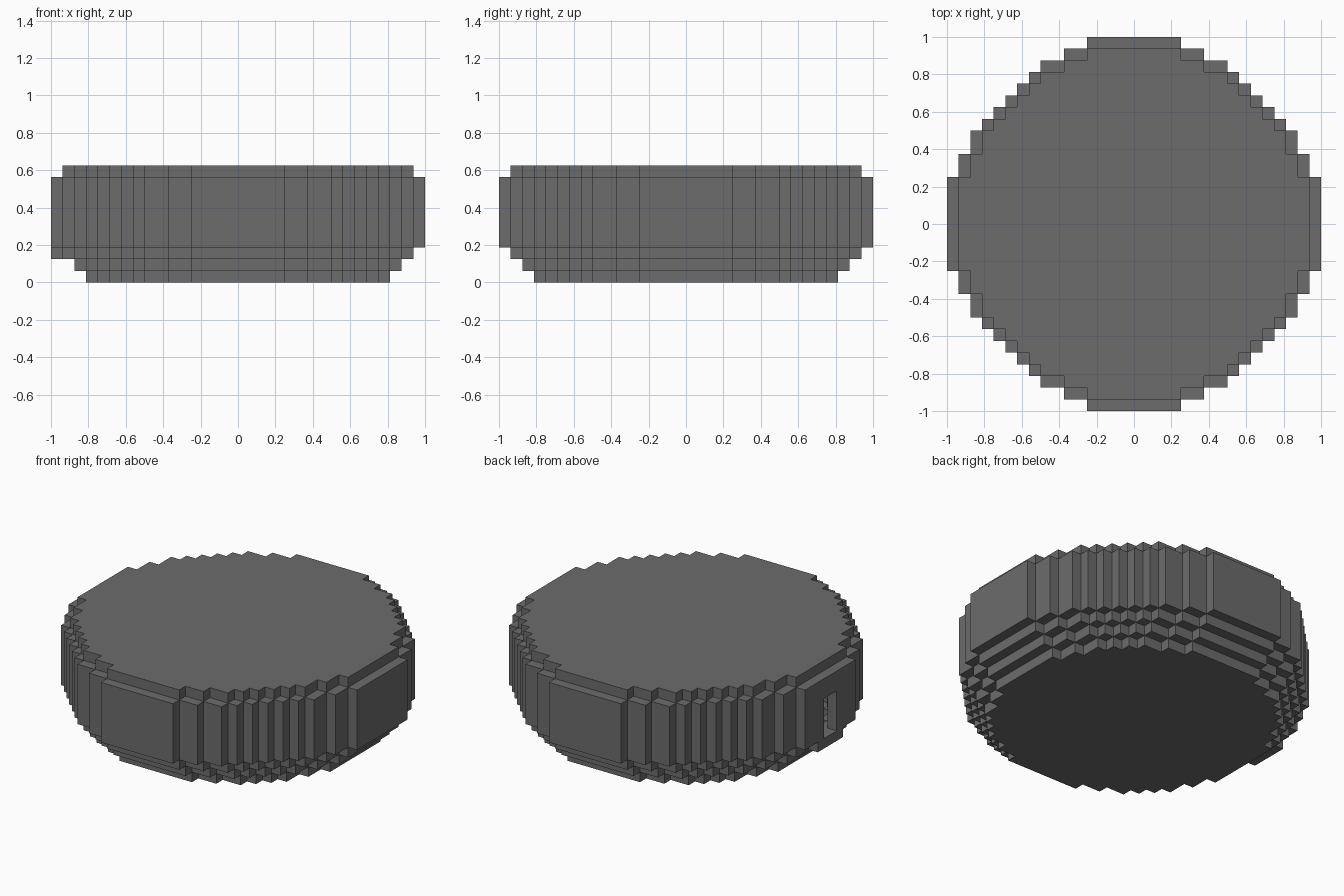
import bpy
import bmesh
from mathutils import Vector

cube = bpy.data.objects.get("Cube")
if cube:
    bpy.data.objects.remove(cube, do_unlink=True)

CELL = 1 / 16

grey = bpy.data.materials.new("mid_grey")
grey.use_nodes = True
colour = (0.15, 0.15, 0.15, 1)
grey.diffuse_color = colour
grey.node_tree.nodes["Principled BSDF"].inputs["Base Color"].default_value = colour

AXES = [Vector(a) for a in ((1, 0, 0), (0, 1, 0), (0, 0, 1))]


def neighbour(cell, axis, side):
    moved = list(cell)
    moved[axis] += side
    return tuple(moved)


def block_object(name, cells):
    """Skin a set of grid cells with outward faces, merging flat areas."""
    bm = bmesh.new()
    for cell in cells:
        centre = Vector(cell) + Vector((0.5, 0.5, 0.5))
        for axis in range(3):
            for side in (-1, 1):
                if neighbour(cell, axis, side) in cells:
                    continue
                n = AXES[axis] * side
                u = AXES[(axis + 1) % 3] * 0.5
                v = n.cross(u)
                mid = centre + n * 0.5
                corners = (mid - u - v, mid + u - v, mid + u + v, mid - u + v)
                bm.faces.new([bm.verts.new(p * CELL) for p in corners])
    bmesh.ops.remove_doubles(bm, verts=bm.verts, dist=CELL / 100)
    bmesh.ops.dissolve_limit(bm, angle_limit=0.01, verts=bm.verts, edges=bm.edges)
    mesh = bpy.data.meshes.new(name)
    bm.to_mesh(mesh)
    bm.free()
    mesh.materials.append(grey)
    obj = bpy.data.objects.new(name, mesh)
    bpy.context.collection.objects.link(obj)
    return obj


def shrink(outline):
    """Step a quarter outline in by one cell."""
    return [min(h - 1, nxt) for h, nxt in zip(outline, outline[1:])]


def disc(outline, level):
    """Mirror a quarter outline into a full layer of cells."""
    return {(x, y, level)
            for i, h in enumerate(outline)
            for x in (i, -1 - i)
            for y in range(-h, h)}


# Stepped round outlines, from the widest inwards
rim = [16] * 4 + [15] * 2 + [14] * 2 + [13, 12, 11, 10, 9, 8, 6, 4]
outlines = [rim]
for _ in range(3):
    outlines.append(shrink(outlines[-1]))

# Layers from the floor up: stepped base, straight rim, inset lid
insets = [3, 2, 1] + [0] * 6 + [1]
solid = set()
for level, inset in enumerate(insets):
    solid |= disc(outlines[inset], level)

# Hollow inside, leaving a wall one cell thick
inside = {c for c in solid
          if all(neighbour(c, a, s) in solid for a in range(3) for s in (-1, 1))}

# Upright slot through the wall on the -x side
slot = {(-16, y, z) for y in (-1, 0) for z in range(3, 7)}
block_object("round_casing", solid - inside - slot)

# Small lip under the slot
block_object("slot_lip", {(-16, y, 2) for y in range(-2, 2)})
